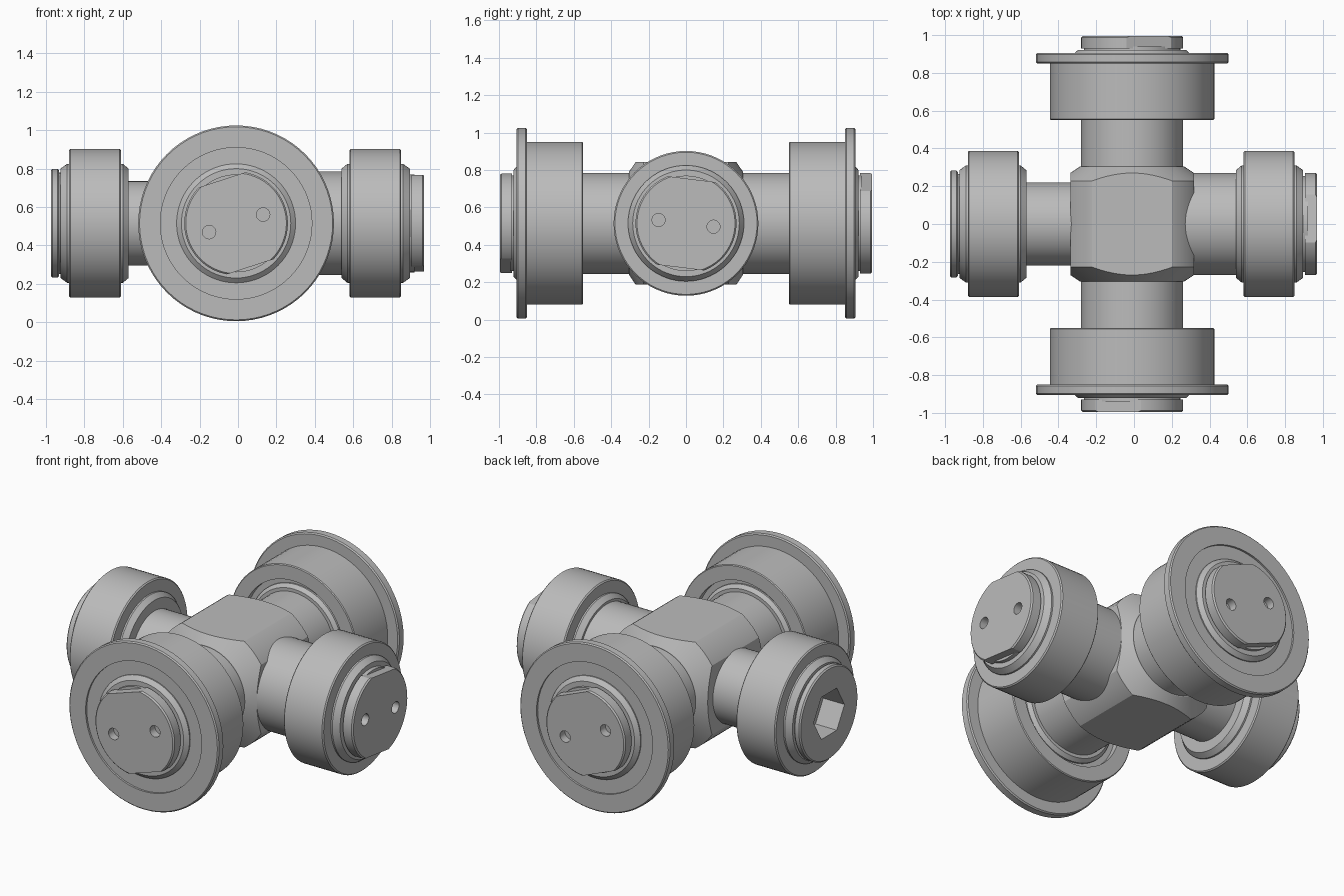
import bpy, bmesh
from math import pi, radians, sin, cos
from mathutils import Matrix, Vector

cube = bpy.data.objects.get("Cube")
if cube:
    bpy.data.objects.remove(cube)

CENTRE = Vector((-0.01, 0, 0.515))
UP = Vector((0, 0, 1))
FRONT, BACK = Vector((0, -1, 0)), Vector((0, 1, 0))
LEFT, RIGHT = Vector((1, 0, 0)), Vector((-1, 0, 0))

steel = bpy.data.materials.new("grey steel")
steel.use_nodes = True
steel.diffuse_color = (0.5, 0.5, 0.5, 1)
steel.node_tree.nodes["Principled BSDF"].inputs["Base Color"].default_value = steel.diffuse_color
parts = []


def frame(out):
    """Local z points along the arm, local y points up."""
    side = UP.cross(out)
    return Matrix.Translation(CENTRE) @ Matrix((side, UP, out)).transposed().to_4x4()


def lathe(name, out, profile, steps=72, flats=(), turn=0, shift=(0, 0)):
    """Turn a (radius, distance) profile and trim it with flats (angle, distance)."""
    bm = bmesh.new()
    vs = [bm.verts.new((r, 0, t)) for r, t in profile]
    edges = [bm.edges.new(p) for p in zip(vs, vs[1:])]
    if profile[0][0] > 0:
        edges.append(bm.edges.new((vs[-1], vs[0])))
    bmesh.ops.spin(bm, geom=vs + edges, cent=(0, 0, 0), axis=(0, 0, 1),
                   angle=2 * pi, steps=steps)
    bmesh.ops.remove_doubles(bm, verts=bm.verts[:], dist=0.0002)
    for angle, dist in flats:
        n = Vector((cos(angle), sin(angle), 0))
        cut = bmesh.ops.bisect_plane(bm, geom=bm.verts[:] + bm.edges[:] + bm.faces[:],
                                     plane_co=n * dist, plane_no=n, clear_outer=True)
        rim = [e for e in cut["geom_cut"] if isinstance(e, bmesh.types.BMEdge)]
        bmesh.ops.edgeloop_fill(bm, edges=rim)
    bmesh.ops.recalc_face_normals(bm, faces=bm.faces[:])
    bm.transform(frame(out) @ Matrix.Rotation(turn, 4, "Z") @ Matrix.Translation((*shift, 0)))
    mesh = bpy.data.meshes.new(name)
    bm.to_mesh(mesh)
    bm.free()
    mesh.materials.append(steel)
    obj = bpy.data.objects.new(name, mesh)
    bpy.context.collection.objects.link(obj)
    return obj


def add(*args, **kw):
    obj = lathe(*args, **kw)
    parts.append(obj)
    return obj


def carve(obj, cutter):
    mod = obj.modifiers.new("cut", "BOOLEAN")
    mod.operation, mod.solver, mod.object = "DIFFERENCE", "EXACT", cutter
    bpy.context.view_layer.objects.active = obj
    bpy.ops.object.modifier_apply(modifier=mod.name)
    bpy.data.objects.remove(cutter)


def disc(r, a, b, bev=0.0):
    """Solid cylinder profile with a bevelled outer end."""
    pts = [(0, a), (r, a), (r, b - bev), (r - bev, b), (0, b)]
    return pts if bev else pts[:2] + pts[3:]


def pin_head(name, out, end, slope):
    """Round head with two flats and a pair of spanner holes."""
    tilt = radians(slope)
    head = add(name, out, disc(0.27, end - 0.065, end, 0.008),
               flats=[(pi / 2, 0.238), (-pi / 2, 0.238)], turn=tilt)
    for x in (-0.148, 0.148):
        carve(head, lathe("hole_cutter", out, disc(0.035, end - 0.05, end + 0.05),
                          steps=24, turn=tilt, shift=(x, 0)))


# Hub: turned block with chamfered ends and four flat sides
add("hub", FRONT, [(0, -0.305), (0.275, -0.305), (0.327, -0.27), (0.39, -0.228),
                   (0.39, 0.228), (0.327, 0.27), (0.275, 0.305), (0, 0.305)],
    flats=[(i * pi / 2, 0.327) for i in range(4)], steps=96)

# Front and back arms with flanged rollers
for side, out, slope in (("front", FRONT, 18), ("back", BACK, 22)):
    add(side + "_shaft", out, disc(0.27, 0.2, 0.9))
    add(side + "_flanged_roller", out, [
        (0.25, 0.59), (0.345, 0.59), (0.345, 0.55), (0.43, 0.55), (0.435, 0.555),
        (0.435, 0.85), (0.503, 0.85), (0.51, 0.857), (0.51, 0.898), (0.503, 0.905),
        (0.395, 0.905), (0.395, 0.893), (0.25, 0.893)])
    add(side + "_inner_ring", out, [
        (0.25, 0.56), (0.29, 0.56), (0.31, 0.58), (0.31, 0.9), (0.285, 0.922), (0.25, 0.922)])
    add(side + "_neck", out, disc(0.255, 0.88, 0.94))
    pin_head(side + "_pin_head", out, 0.995, slope)

# Side arms with plain rollers
for side, out, radius, d in (("left", LEFT, 0.27, 0), ("right", RIGHT, 0.22, 0.01)):
    add(side + "_shaft", out, disc(radius, 0.2, 0.62))
    add(side + "_roller", out, [
        (0.25, 0.59 + d), (0.38, 0.59 + d), (0.387, 0.597 + d),
        (0.387, 0.853 + d), (0.38, 0.86 + d), (0.25, 0.86 + d)])
    add(side + "_inner_ring", out, [
        (0.2, 0.55 + d), (0.285, 0.55 + d), (0.31, 0.58 + d),
        (0.31, 0.87 + d), (0.285, 0.905 + d), (0.2, 0.905 + d)])

# Left end: pin head
add("left_neck", LEFT, disc(0.255, 0.85, 0.93))
pin_head("left_pin_head", LEFT, 0.98, -7)

# Right end: round cap with a hexagonal socket
cap = add("right_cap", RIGHT, [
    (0, 0.6), (0.265, 0.6), (0.265, 0.922), (0.275, 0.922), (0.283, 0.93),
    (0.283, 0.957), (0.275, 0.965), (0, 0.965)])
carve(cap, lathe("socket_cutter", RIGHT, disc(0.15, 0.82, 1.05), steps=6))

# Smooth turned surfaces, sharp edges kept
bpy.ops.object.select_all(action="DESELECT")
for obj in parts:
    obj.select_set(True)
bpy.context.view_layer.objects.active = parts[0]
bpy.ops.object.shade_smooth_by_angle(angle=radians(25))
